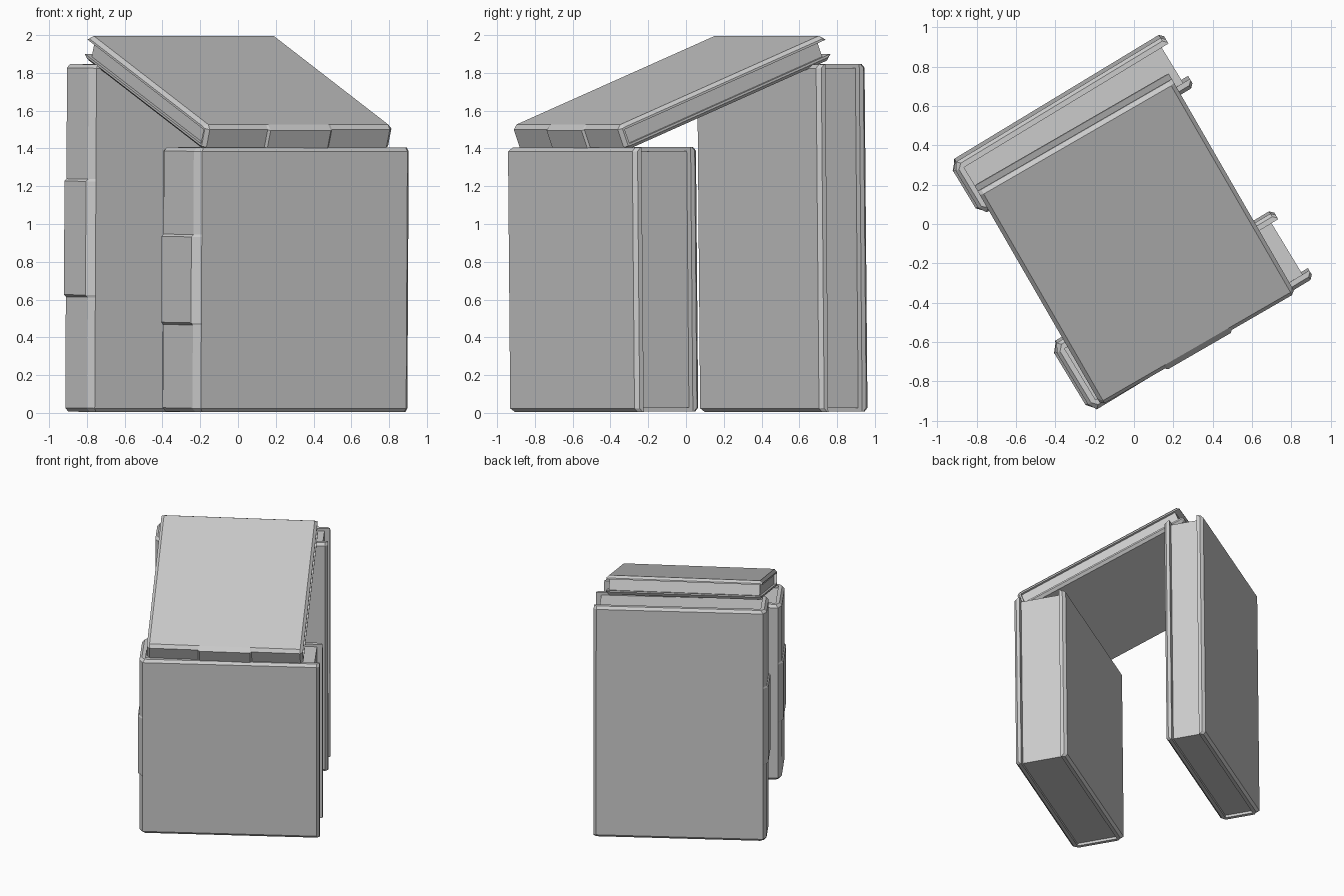
import bpy, bmesh, math
from mathutils import Matrix, Vector

if "Cube" in bpy.data.objects:
    bpy.data.objects.remove(bpy.data.objects["Cube"])


def finish(name, bm, matrix):
    bmesh.ops.recalc_face_normals(bm, faces=bm.faces)
    mesh = bpy.data.meshes.new(name)
    bm.to_mesh(mesh)
    bm.free()
    obj = bpy.data.objects.new(name, mesh)
    obj.matrix_world = matrix
    bpy.context.collection.objects.link(obj)


def book(name, x0, x1, t, h, k, c, matrix):
    """Spine at x0, fore edge at x1, thickness t along y, height h along z, board thickness k."""
    # Cover: U-shaped section lofted along the height, spine stepped out in the middle
    e = 0.02
    half = [(x1 - 0.02, t / 2, 1), (x1, t / 2 - e, 1), (x1, t / 2 - k, 0), (x0 + k, t / 2 - k, 0)]
    back = [(x0 + 0.025, t / 2, 1), (x0, t / 2 - c, 2)]
    section = half[::-1] + back
    section = section + [(x, -y, f) for x, y, f in reversed(section)]
    bump, g = 0.012, 0.006
    stations = [(0, e * 0.9, 0), (e, 0, 0), (h / 3 - g, 0, 0), (h / 3 + g, 0, bump),
                (h * 2 / 3 - g, 0, bump), (h * 2 / 3 + g, 0, 0), (h - e, 0, 0), (h, e * 0.9, 0)]
    bm = bmesh.new()
    rings = []
    for z, inset, out in stations:
        ring = []
        for x, y, flag in section:
            if flag:
                y -= math.copysign(min(inset, abs(y) - (t / 2 - k) - 0.002), y) if flag == 1 else 0
                if x < (x0 + x1) / 2:
                    x += inset
            if flag == 2:
                x -= out
            ring.append(bm.verts.new((x, y, z)))
        rings.append(ring)
    n = len(section)
    for a, b in zip(rings, rings[1:]):
        for i in range(n):
            j = (i + 1) % n
            bm.faces.new((a[i], a[j], b[j], b[i]))
    bm.faces.new(rings[0][::-1])
    bm.faces.new(rings[-1])
    finish(name + "_cover", bm, matrix)

    # Page block recessed inside the cover
    bm = bmesh.new()
    a, b, m = x0 + k, x1 - 0.04, 0.02
    bmesh.ops.create_cube(bm, size=1, matrix=Matrix.Translation(((a + b) / 2, 0, h / 2))
                          @ Matrix.Diagonal((b - a, t - 2 * k, h - 2 * m, 1)))
    finish(name + "_pages", bm, matrix)


def upright(v):
    turn = Matrix.Rotation(math.radians(31.2), 4, 'Z')
    return turn @ Matrix.Translation((0, v, 0.006)) @ Matrix.Rotation(0.01, 4, 'X')


# Two standing books
book("front_book", -0.675, 0.64, 0.394, 1.40, 0.045, 0.045, upright(-0.497))
book("back_book", -0.635, 0.625, 0.30, 1.84, 0.045, 0.04, upright(0.607))

# Sloping book resting on the other two, spine at the low end
slope = math.atan2(0.47, 1.215)
ax = Vector((0, math.cos(slope), math.sin(slope)))
az = Vector((1, 0, 0))
ay = az.cross(ax)
frame = Matrix((ax, ay, az)).transposed().to_4x4()
frame = Matrix.Translation((-0.605, -0.067, 1.696)) @ frame
book("roof_book", -0.675, 0.67, 0.14, 1.14, 0.03, 0.02,
     Matrix.Rotation(math.radians(30), 4, 'Z') @ frame)
